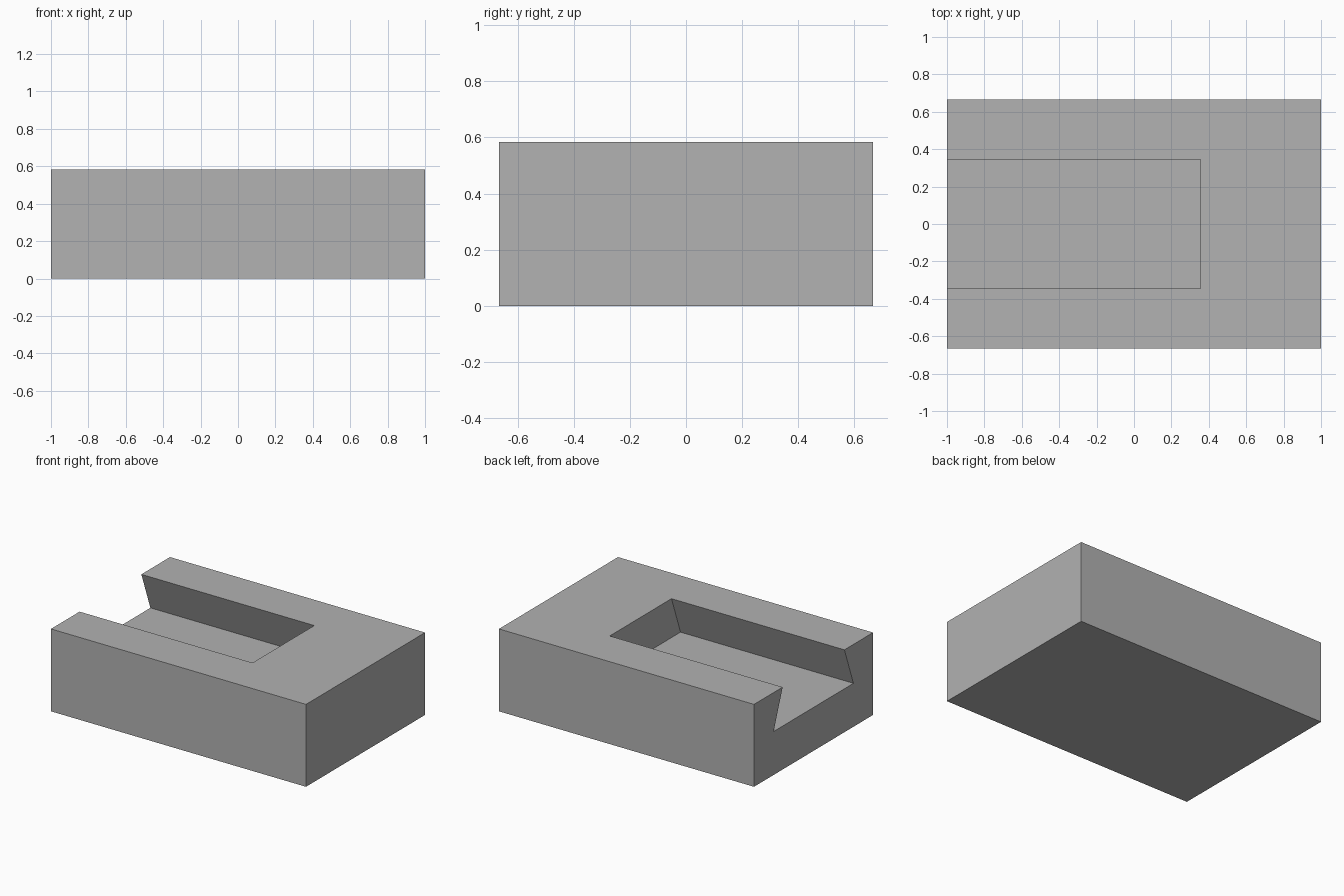
import bpy, bmesh

cube = bpy.data.objects.get("Cube")
if cube:
    bpy.data.objects.remove(cube, do_unlink=True)

LENGTH, WIDTH, HEIGHT = 2.0, 1.333, 0.584
SLOT_END = 0.356            # closed end of the slot along x
SLOT_FLOOR = 0.308
TOP_HALF, FLOOR_HALF = 0.346, 0.447

grey = bpy.data.materials.new("plain grey")
grey.use_nodes = True
color = (0.445, 0.445, 0.445, 1)
grey.diffuse_color = color
grey.node_tree.nodes["Principled BSDF"].inputs["Base Color"].default_value = color


def extrude_along_x(name, profile, x0, x1):
    """Solid made by sweeping a closed (y, z) profile from x0 to x1."""
    bm = bmesh.new()
    face = bm.faces.new([bm.verts.new((x0, y, z)) for y, z in profile])
    swept = bmesh.ops.extrude_face_region(bm, geom=[face])["geom"]
    verts = [v for v in swept if isinstance(v, bmesh.types.BMVert)]
    bmesh.ops.translate(bm, verts=verts, vec=(x1 - x0, 0, 0))
    bmesh.ops.recalc_face_normals(bm, faces=bm.faces)
    mesh = bpy.data.meshes.new(name)
    bm.to_mesh(mesh)
    bm.free()
    mesh.materials.append(grey)
    obj = bpy.data.objects.new(name, mesh)
    bpy.context.collection.objects.link(obj)
    return obj


# Rectangular block
half = WIDTH / 2
block = extrude_along_x(
    "slotted_block",
    [(-half, 0), (half, 0), (half, HEIGHT), (-half, HEIGHT)],
    -LENGTH / 2, LENGTH / 2)

# Dovetail slot cutter: undercut sides, straight neck above the top face
right_side = [(FLOOR_HALF, SLOT_FLOOR), (TOP_HALF, HEIGHT), (TOP_HALF, HEIGHT + 0.2)]
left_side = [(-y, z) for y, z in reversed(right_side)]
cutter = extrude_along_x("slot_cutter", right_side + left_side,
                         -LENGTH / 2 - 0.2, SLOT_END)
cutter.hide_render = True

# Cut the slot and drop the cutter
cut = block.modifiers.new("dovetail_slot", "BOOLEAN")
cut.operation = "DIFFERENCE"
cut.solver = "EXACT"
cut.object = cutter
bpy.context.view_layer.objects.active = block
bpy.ops.object.modifier_apply(modifier=cut.name)
bpy.data.objects.remove(cutter, do_unlink=True)
